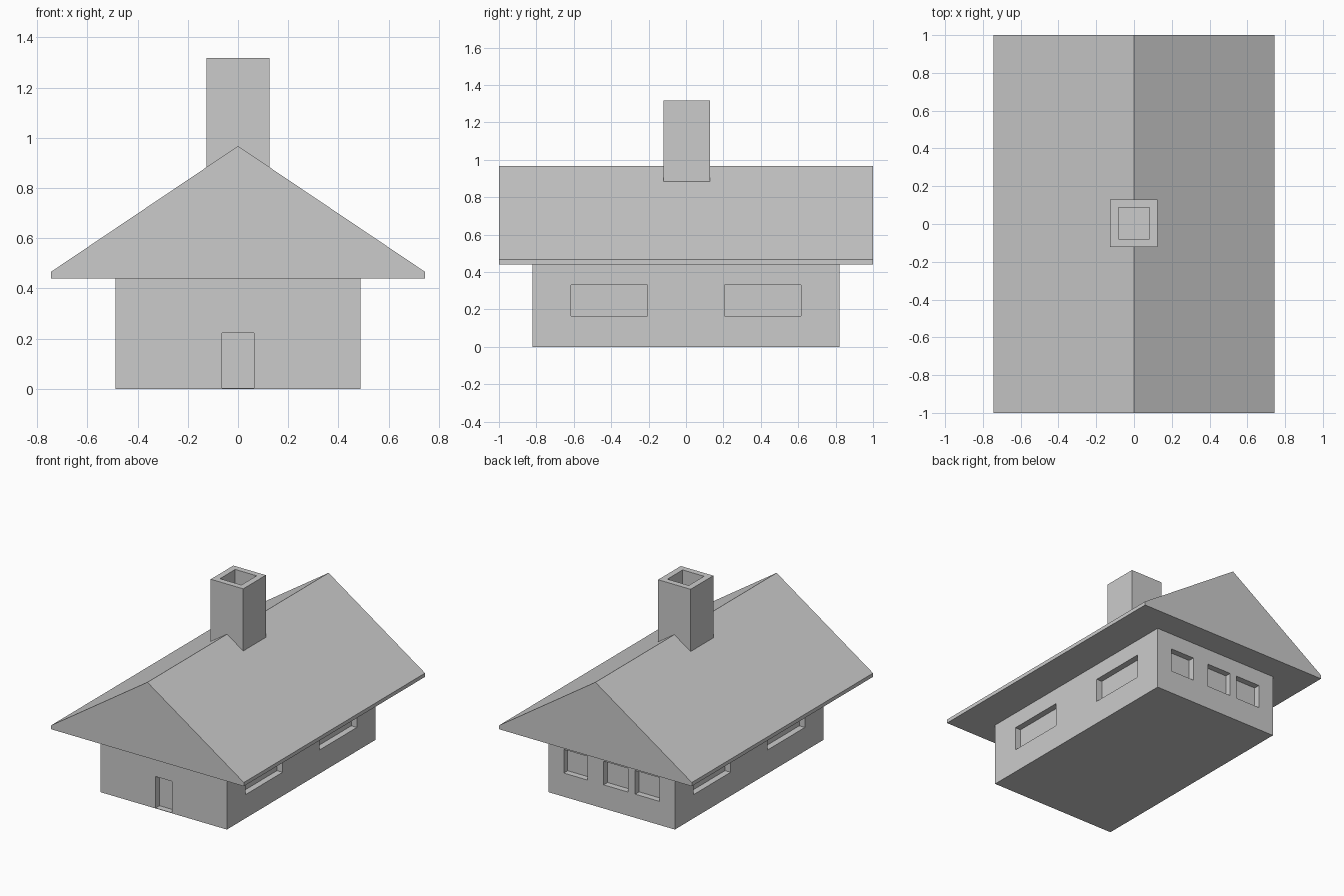
import bpy
import bmesh
from mathutils import Matrix, Vector

if "Cube" in bpy.data.objects:
    bpy.data.objects.remove(bpy.data.objects["Cube"])

grey = bpy.data.materials.new("plain grey")
grey.diffuse_color = (0.6, 0.6, 0.6, 1)
grey.use_nodes = True
grey.node_tree.nodes["Principled BSDF"].inputs["Base Color"].default_value = grey.diffuse_color


def finish(name, bm):
    """Turn a bmesh into a named, flat shaded object."""
    bmesh.ops.recalc_face_normals(bm, faces=bm.faces)
    mesh = bpy.data.meshes.new(name)
    bm.to_mesh(mesh)
    bm.free()
    mesh.materials.append(grey)
    obj = bpy.data.objects.new(name, mesh)
    bpy.context.collection.objects.link(obj)
    return obj


def boxes(name, *bounds):
    """One object of boxes, each given as (x0, x1, y0, y1, z0, z1)."""
    bm = bmesh.new()
    for x0, x1, y0, y1, z0, z1 in bounds:
        centre = Vector((x0 + x1, y0 + y1, z0 + z1)) / 2
        size = Vector((x1 - x0, y1 - y0, z1 - z0))
        bmesh.ops.create_cube(bm, size=1, matrix=Matrix.Translation(centre) @ Matrix.Diagonal(size).to_4x4())
    return finish(name, bm)


def cut(obj, cutter):
    """Subtract the cutter and remove it."""
    mod = obj.modifiers.new("openings", 'BOOLEAN')
    mod.operation = 'DIFFERENCE'
    mod.solver = 'EXACT'
    mod.object = cutter
    cutter.hide_render = True
    bpy.context.view_layer.objects.active = obj
    bpy.ops.object.modifier_apply(modifier=mod.name)
    bpy.data.objects.remove(cutter, do_unlink=True)


WX, WY, WZ = 0.488, 0.82, 0.44   # wall half width, half length, height
DEPTH = 0.043                    # recess depth
SILL, HEAD = 0.165, 0.33         # window bottom and top

# walls with recessed door and windows
walls = boxes("walls", (-WX, WX, -WY, WY, 0, WZ))
openings = [(-0.063, 0.063, -WY - 0.1, -WY + DEPTH, 0.003, 0.223)]      # front door
for x0, x1 in ((-0.37, -0.182), (-0.127, 0.062), (0.185, 0.37)):        # back windows
    openings.append((x0, x1, WY - DEPTH, WY + 0.1, SILL, HEAD))
for y0, y1 in ((-0.615, -0.205), (0.205, 0.615)):                       # side windows
    openings.append((WX - DEPTH, WX + 0.1, y0, y1, SILL, HEAD))
    openings.append((-WX - 0.1, -WX + DEPTH, y0, y1, SILL, HEAD))
cut(walls, boxes("wall_cutter", *openings))

# solid gable roof: profile extruded along y
bm = bmesh.new()
profile = [(-0.745, 0.44), (0.745, 0.44), (0.745, 0.466), (0, 0.967), (-0.745, 0.466)]
face = bm.faces.new([bm.verts.new((x, -1, z)) for x, z in profile])
ext = bmesh.ops.extrude_face_region(bm, geom=[face])
bmesh.ops.translate(bm, vec=(0, 2, 0), verts=[v for v in ext["geom"] if isinstance(v, bmesh.types.BMVert)])
finish("roof", bm)

# hollow chimney straddling the ridge
chimney = boxes("chimney", (-0.126, 0.125, -0.121, 0.129, 0.86, 1.317))
cut(chimney, boxes("flue_cutter", (-0.083, 0.082, -0.08, 0.088, 1.07, 1.5)))
